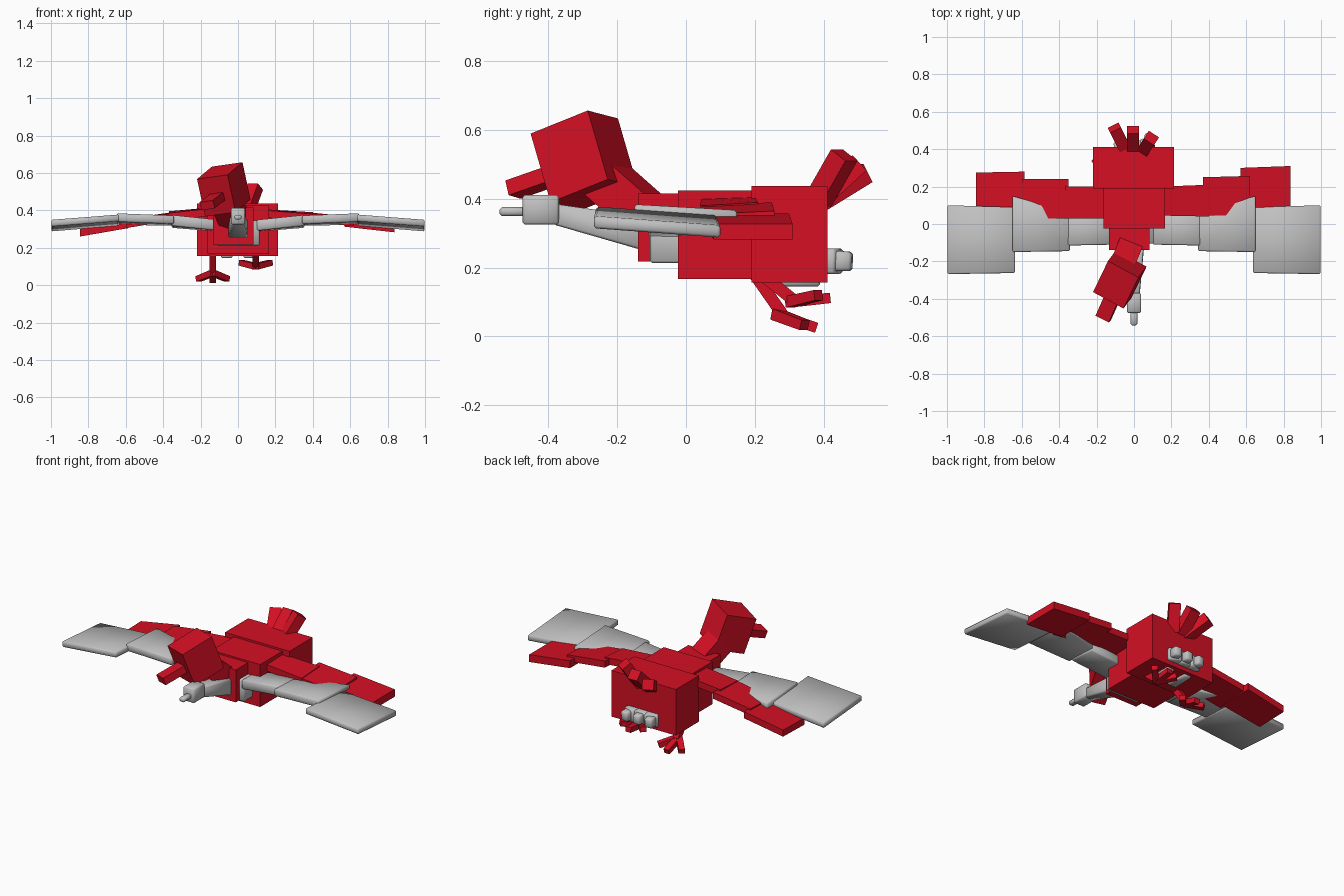
import bpy, bmesh, math
from mathutils import Vector as V

if "Cube" in bpy.data.objects:
    bpy.data.objects.remove(bpy.data.objects["Cube"])


def material(name, rgb):
    m = bpy.data.materials.new(name)
    m.diffuse_color = (*rgb, 1)
    m.use_nodes = True
    m.node_tree.nodes["Principled BSDF"].inputs["Base Color"].default_value = m.diffuse_color
    return m


RED = material("red", (0.66, 0.005, 0.017))
GREY = material("grey", (0.53, 0.53, 0.53))


def hexa(name, a, b, mat):
    """Solid between two matching four-point sections."""
    bm = bmesh.new()
    va = [bm.verts.new(p) for p in a]
    vb = [bm.verts.new(p) for p in b]
    bm.faces.new(va)
    bm.faces.new(vb[::-1])
    for i in range(4):
        j = (i + 1) % 4
        bm.faces.new((va[j], va[i], vb[i], vb[j]))
    bmesh.ops.recalc_face_normals(bm, faces=bm.faces)
    if mat is GREY:  # soft shaded edges on the grey bird
        bmesh.ops.bevel(bm, geom=bm.edges[:], offset=0.007, segments=1, affect='EDGES')
        for f in bm.faces:
            f.smooth = True
    me = bpy.data.meshes.new(name)
    bm.to_mesh(me)
    bm.free()
    me.materials.append(mat)
    ob = bpy.data.objects.new(name, me)
    bpy.context.collection.objects.link(ob)
    return ob


def box(name, x, y, z, mat):
    sec = lambda yy: [(x[0], yy, z[0]), (x[1], yy, z[0]), (x[1], yy, z[1]), (x[0], yy, z[1])]
    return hexa(name, sec(y[0]), sec(y[1]), mat)


def bar(name, a, b, s0, s1, mat, side=None):
    """Bar from a to b; s0 and s1 are (width, height) at each end."""
    a, b = V(a), V(b)
    d = (b - a).normalized()
    u = V(side) if side else d.cross(V((0, 0, 1)))
    u = (u - d * u.dot(d)).normalized()
    w = u.cross(d)
    sec = lambda p, s: [p + u * s[0] / 2 * i + w * s[1] / 2 * j
                        for i, j in ((-1, -1), (1, -1), (1, 1), (-1, 1))]
    return hexa(name, sec(a, s0), sec(b, s1), mat)


def slab(name, inner, outer, t, mat, side=1):
    """Wing panel; each section is (x, front y, front z, back y, back z)."""
    def sec(s):
        x, y0, z0, y1, z1 = s
        x *= side
        h = t / 2
        return [(x, y0, z0 - h), (x, y1, z1 - h), (x, y1, z1 + h), (x, y0, z0 + h)]
    return hexa(name, sec(inner), sec(outer), mat)


# red body blocks
box("red_rear_body", (-0.22, 0.213), (0.19, 0.412), (0.157, 0.437), RED)
box("red_mid_body", (-0.162, 0.165), (-0.023, 0.2), (0.167, 0.425), RED)
box("red_chest", (-0.133, 0.083), (-0.14, -0.02), (0.218, 0.415), RED)

# red neck and turned head
bar("red_neck", (-0.015, -0.10, 0.34), (-0.085, -0.27, 0.49), (0.13, 0.12), (0.13, 0.12), RED)
p, back = V((-0.056, -0.452, 0.590)), V((0.08, 0.166, 0.067))
down, right = V((0.043, 0.058, -0.20)), V((-0.163, 0.088, -0.023))
face = [p, p + right, p + right + down, p + down]
hexa("red_head", face, [q + back for q in face], RED)
bar("red_beak", (-0.11, -0.38, 0.47), (-0.165, -0.503, 0.427), (0.08, 0.045), (0.08, 0.045),
    RED, side=right)

# red tail feathers
for i, (bx, tip) in enumerate(((-0.04, (-0.105, 0.515, 0.475)), (-0.005, (-0.005, 0.505, 0.505)),
                               (0.045, (0.093, 0.46, 0.527)))):
    bar(f"red_tail_feather_{i}", (bx, 0.385, 0.395), tip, (0.065, 0.06), (0.065, 0.06), RED)

# red wings, posed slightly differently left and right
slab("red_right_wing_inner", (0.15, 0.045, 0.38, 0.20, 0.385), (0.40, 0.04, 0.36, 0.21, 0.37), 0.04, RED)
slab("red_right_wing_mid", (0.37, 0.045, 0.36, 0.25, 0.37), (0.62, 0.045, 0.335, 0.257, 0.345), 0.04, RED)
slab("red_right_wing_tip", (0.57, 0.06, 0.335, 0.30, 0.335), (0.837, 0.08, 0.305, 0.31, 0.305), 0.045, RED)
slab("red_left_wing_inner", (0.15, 0.03, 0.39, 0.20, 0.395), (0.37, 0.03, 0.365, 0.20, 0.375), 0.04, RED, -1)
slab("red_left_wing_mid", (0.35, 0.03, 0.365, 0.24, 0.37), (0.60, 0.03, 0.325, 0.24, 0.335), 0.04, RED, -1)
slab("red_left_wing_tip", (0.585, 0.06, 0.325, 0.28, 0.33), (0.845, 0.07, 0.28, 0.275, 0.285), 0.04, RED, -1)

# red legs and toes
for n, hip, ankle, lift in (("left", (-0.135, 0.20, 0.18), (-0.135, 0.28, 0.065), -0.04),
                            ("right", (0.095, 0.22, 0.18), (0.095, 0.32, 0.10), 0.012)):
    s = (0.035, 0.035)
    bar(f"red_{n}_leg", hip, ankle, s, s, RED)
    a = V(ankle)
    for k in (-1, 0, 1):
        tip = a + V((0.078 * k, 0.10 - 0.035 * abs(k), lift + 0.008 * abs(k)))
        bar(f"red_{n}_toe_{k + 1}", a - V((0, 0.02, 0)), tip, (0.035, 0.033), (0.035, 0.03), RED)

# grey bird: body, neck, head and beak
box("grey_body", (-0.115, 0.115), (-0.105, 0.2), (0.213, 0.345), GREY)
box("grey_rump", (-0.10, 0.10), (0.19, 0.40), (0.18, 0.32), GREY)
bar("grey_neck", (0, -0.10, 0.295), (0, -0.38, 0.355), (0.11, 0.10), (0.06, 0.06), GREY)
box("grey_head", (-0.038, 0.038), (-0.475, -0.37), (0.325, 0.412), GREY)
box("grey_beak", (-0.018, 0.018), (-0.542, -0.46), (0.35, 0.376), GREY)

# grey wings
for n, s in (("right", 1), ("left", -1)):
    slab(f"grey_{n}_wing_inner", (0.10, -0.11, 0.32, 0.06, 0.315),
         (0.355, -0.115, 0.347, 0.06, 0.335), 0.058, GREY, s)
    slab(f"grey_{n}_wing_mid", (0.343, -0.145, 0.35, 0.06, 0.34),
         (0.65, -0.15, 0.362, 0.15, 0.345), 0.045, GREY, s)
    slab(f"grey_{n}_wing_tip", (0.635, -0.262, 0.36, 0.09, 0.335),
         (0.998, -0.268, 0.332, 0.10, 0.305), 0.036, GREY, s)

# grey tail lobes and tucked feet
for k in (-1, 0, 1):
    x = 0.075 * k
    bar(f"grey_tail_lobe_{k + 1}", (x * 0.7, 0.38, 0.22), (x, 0.445, 0.218), (0.07, 0.07), (0.08, 0.075), GREY)
    bar(f"grey_tail_tip_{k + 1}", (x, 0.43, 0.22), (x * 1.1, 0.483, 0.218), (0.055, 0.06), (0.045, 0.055), GREY)
for n, s in (("right", 1), ("left", -1)):
    bar(f"grey_{n}_foot", (0.06 * s, 0.25, 0.17), (0.06 * s, 0.39, 0.165), (0.06, 0.05), (0.05, 0.04), GREY)
